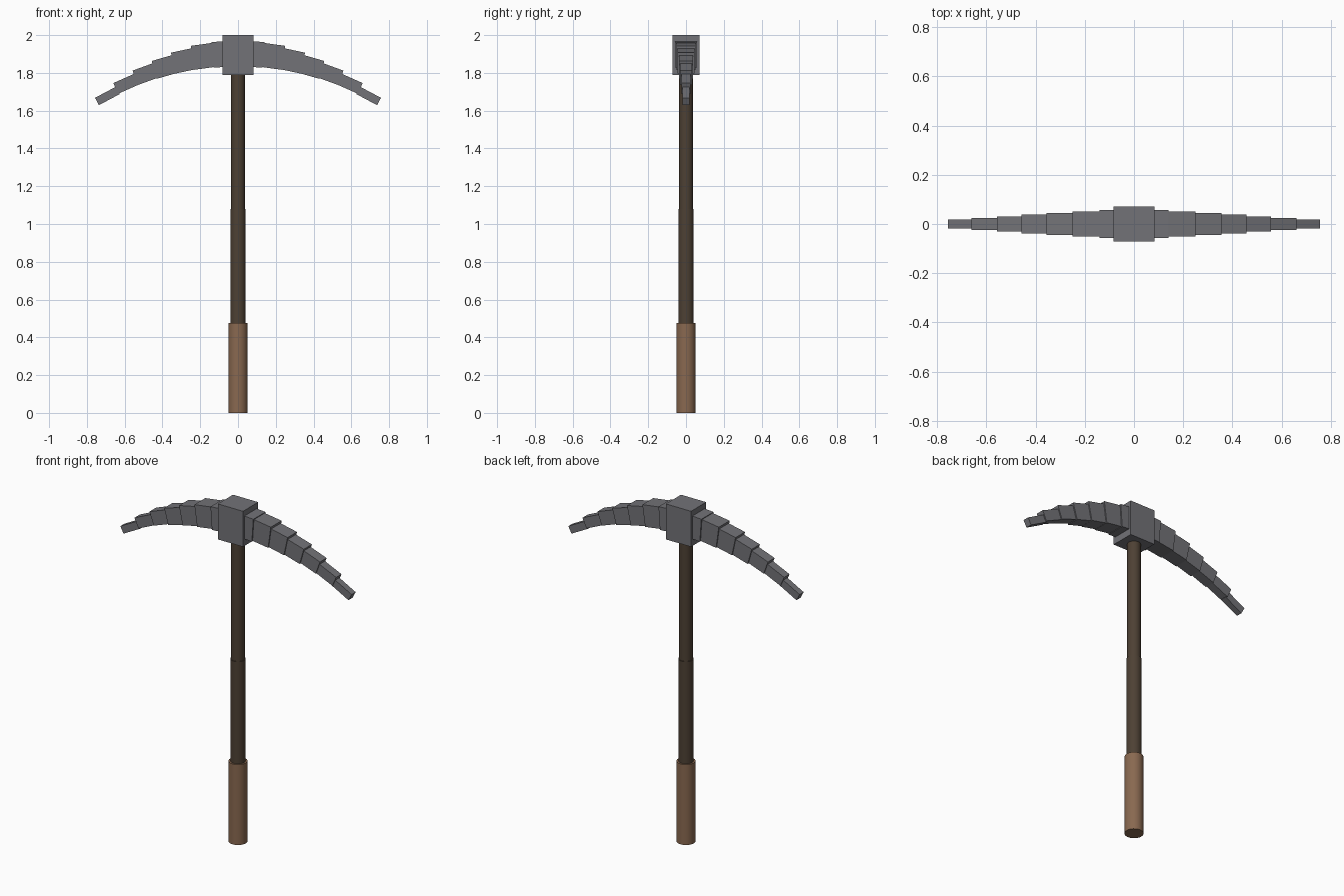
import bpy
from math import radians
from mathutils import Matrix, Vector

cube = bpy.data.objects.get("Cube")
if cube:
    bpy.data.objects.remove(cube, do_unlink=True)


def material(name, rgb):
    m = bpy.data.materials.new(name)
    m.use_nodes = True
    m.diffuse_color = (*rgb, 1)
    m.node_tree.nodes["Principled BSDF"].inputs["Base Color"].default_value = (*rgb, 1)
    return m


metal = material("grey metal", (0.17, 0.17, 0.185))
wood = material("dark wood", (0.075, 0.052, 0.034))
leather = material("brown grip", (0.25, 0.14, 0.08))


def rod(name, radius, bottom, top, mat):
    bpy.ops.mesh.primitive_cylinder_add(
        vertices=32, radius=radius, depth=top - bottom, location=(0, 0, (top + bottom) / 2))
    ob = bpy.context.object
    ob.name = name
    ob.data.materials.append(mat)
    bpy.ops.object.shade_smooth_by_angle(angle=radians(40))


def box(name, size, matrix):
    bpy.ops.mesh.primitive_cube_add(size=1)
    ob = bpy.context.object
    ob.name = name
    ob.data.transform(matrix @ Matrix.Diagonal((*size, 1)))
    ob.data.materials.append(metal)


# Handle: grip, thicker lower shaft and slimmer upper shaft
rod("grip", 0.051, 0, 0.475, leather)
rod("lower_shaft", 0.041, 0.01, 1.08, wood)
rod("upper_shaft", 0.037, 1.0, 1.85, wood)

# Head block
box("head_block", (0.165, 0.142, 0.21), Matrix.Translation((0, 0, 1.895)))

# Curved arms: outer top corner (x, z), height and depth of each tapering block
blocks = [
    (0.14, 1.963, 0.136, 0.114),
    (0.25, 1.943, 0.128, 0.101),
    (0.355, 1.907, 0.113, 0.088),
    (0.457, 1.863, 0.098, 0.076),
    (0.558, 1.812, 0.081, 0.062),
    (0.66, 1.746, 0.062, 0.050),
    (0.757, 1.668, 0.044, 0.038),
]
length = 0.125
for side, sign in (("left", 1), ("right", -1)):
    for i, (x, z, height, depth) in enumerate(blocks):
        turn = Matrix.Rotation(radians(4 * (i + 1)) * sign, 4, "Y")
        corner = Vector((x * sign, 0, z))
        centre = corner + turn @ Vector((-sign * length / 2, 0, -height / 2))
        box(f"{side}_arm_block_{i + 1}", (length, depth, height),
            Matrix.Translation(centre) @ turn)
